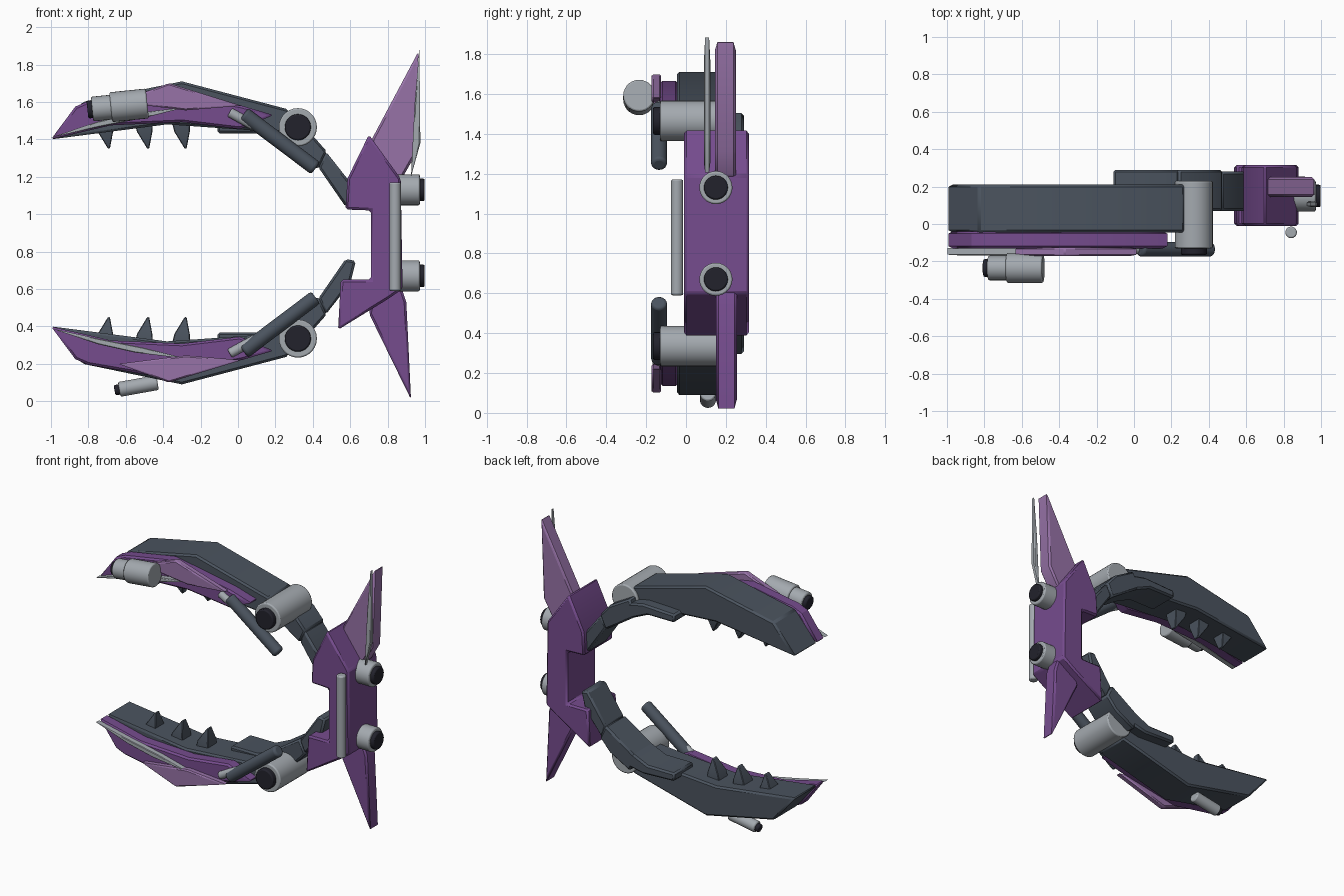
import bpy, bmesh
from mathutils import Vector

if "Cube" in bpy.data.objects:
    bpy.data.objects.remove(bpy.data.objects["Cube"])

MID = 0.9  # height of the mirror plane between the two jaws


def material(name, rgb):
    m = bpy.data.materials.new(name)
    m.use_nodes = True
    m.diffuse_color = (*rgb, 1)
    m.node_tree.nodes["Principled BSDF"].inputs["Base Color"].default_value = (*rgb, 1)
    return m


SLATE = material("slate", (0.07, 0.088, 0.114))
PURPLE = material("purple", (0.18, 0.072, 0.27))
LILAC = material("lilac", (0.31, 0.17, 0.39))
STEEL = material("steel", (0.37, 0.40, 0.43))
BLACK = material("black", (0.016, 0.016, 0.025))


def finish(name, bm, mat, bevel=0.012, segments=1):
    bmesh.ops.recalc_face_normals(bm, faces=bm.faces)
    me = bpy.data.meshes.new(name)
    bm.to_mesh(me)
    bm.free()
    me.materials.append(mat)
    ob = bpy.data.objects.new(name, me)
    bpy.context.collection.objects.link(ob)
    if bevel:
        mod = ob.modifiers.new("soft_edges", "BEVEL")
        mod.width, mod.segments = bevel, segments
        mod.limit_method, mod.angle_limit = "ANGLE", 0.6
    bpy.ops.object.select_all(action="DESELECT")
    ob.select_set(True)
    bpy.context.view_layer.objects.active = ob
    bpy.ops.object.shade_smooth_by_angle(angle=0.5)
    return ob


def flip(z, side):
    return MID + side * (z - MID)


def plate(name, outline, y0, y1, mat, side=1, bevel=0.012):
    """Extrude an x-z outline from y0 to y1, optionally flipped to the lower side."""
    bm = bmesh.new()
    face = bm.faces.new([bm.verts.new((x, y0, flip(z, side))) for x, z in outline])
    new = bmesh.ops.extrude_face_region(bm, geom=[face])["geom"]
    verts = [v for v in new if isinstance(v, bmesh.types.BMVert)]
    bmesh.ops.translate(bm, verts=verts, vec=(0, y1 - y0, 0))
    return finish(name, bm, mat, bevel)


def tube(name, a, b, r, mat, side=1, bevel=0.008, segments=2):
    """Cylinder between two points."""
    a, b = (Vector((p[0], p[1], flip(p[2], side))) for p in (a, b))
    bm = bmesh.new()
    bmesh.ops.create_cone(bm, cap_ends=True, segments=28, radius1=r, radius2=r,
                          depth=(b - a).length)
    bm.transform((b - a).to_track_quat("Z", "Y").to_matrix().to_4x4())
    bmesh.ops.translate(bm, verts=bm.verts, vec=(a + b) / 2)
    return finish(name, bm, mat, bevel, segments)


def tooth(name, x, side):
    """Wedge with a narrowed tip."""
    bm = bmesh.new()
    rings = []
    for dx0, dx1, half, z in ((-0.075, 0.025, 0.05, 1.5), (-0.06, 0.022, 0.05, 1.44),
                              (-0.005, 0.005, 0.02, 1.35)):
        rings.append([bm.verts.new((x + dx, 0.08 + dy, flip(z, side))) for dx, dy in
                      ((dx0, -half), (dx1, -half), (dx1, half), (dx0, half))])
    for lo, hi in zip(rings, rings[1:]):
        for i in range(4):
            j = (i + 1) % 4
            bm.faces.new((lo[i], lo[j], hi[j], hi[i]))
    bm.faces.new(rings[0])
    bm.faces.new(rings[-1])
    finish(name, bm, SLATE, 0.004)


# Outlines of the upper jaw, reused for the lower one
JAW = [(-1, 1.4), (-0.83, 1.6), (-0.3, 1.71), (0.27, 1.56), (0.27, 1.43), (0.05, 1.45), (-0.38, 1.48)]
ARMOUR = [(-1, 1.4), (-0.87, 1.575), (-0.8, 1.605), (-0.45, 1.665), (0.02, 1.58),
          (0.19, 1.53), (0.01, 1.455), (-0.3, 1.492), (-0.68, 1.475)]
TRIM = [(-0.64, 1.6), (-0.37, 1.7), (0.02, 1.58), (-0.28, 1.555)]
BLADE = [(-1, 1.41), (-0.75, 1.495), (-0.55, 1.54), (-0.28, 1.572), (-0.5, 1.515), (-0.75, 1.465)]
PAD = [(-0.11, 1.432), (0.1, 1.432), (0.24, 1.37), (0.28, 1.47), (0.14, 1.5), (-0.11, 1.49)]
LINK = [(0.2, 1.39), (0.43, 1.24), (0.475, 1.335), (0.4, 1.42), (0.24, 1.51)]
ELBOW = [(0.43, 1.25), (0.47, 1.335), (0.6, 1.17), (0.63, 1.05), (0.575, 1.04)]

# Jaws with armour, teeth, hinge and piston
for side, tag in ((1, "upper"), (-1, "lower")):
    plate(tag + "_jaw", JAW, -0.045, 0.21, SLATE, side)
    plate(tag + "_jaw_armour", ARMOUR, -0.13, -0.04, PURPLE, side)
    plate(tag + "_jaw_trim", TRIM, -0.172, -0.125, LILAC, side, 0.008)
    plate(tag + "_jaw_blade", BLADE, -0.168, -0.125, STEEL, side, 0.004)
    plate(tag + "_jaw_pad", PAD, 0.07, 0.29, SLATE, side)
    plate(tag + "_arm_link", LINK, 0.07, 0.29, SLATE, side)
    plate(tag + "_arm_elbow", ELBOW, 0.07, 0.28, SLATE, side)
    for i, x in enumerate((-0.69, -0.48, -0.28)):
        tooth(f"{tag}_tooth_{i + 1}", x, side)
    tube(tag + "_hinge", (0.32, -0.13, 1.465), (0.32, 0.23, 1.465), 0.102, STEEL, side)
    tube(tag + "_hinge_cap", (0.32, -0.165, 1.465), (0.32, -0.1, 1.465), 0.07, BLACK, side)
    tube(tag + "_piston_sleeve", (0.03, -0.135, 1.535), (0.415, -0.135, 1.245), 0.04, SLATE,
         side, 0.015, 3)
    tube(tag + "_piston_rod", (-0.045, -0.135, 1.545), (0.1, -0.135, 1.465), 0.026, STEEL, side)
    # Spine studs
    tube(tag + "_stud", (0.78, 0.15, 1.13), (0.972, 0.15, 1.13), 0.083, STEEL, side)
    tube(tag + "_stud_cap", (0.95, 0.15, 1.13), (0.998, 0.15, 1.13), 0.06, BLACK, side)

# Spine and its fins
SPINE = [(0.7, 1.425), (0.87, 1.19), (0.88, 0.6), (0.8, 0.545), (0.535, 0.382), (0.55, 0.65),
         (0.71, 0.65), (0.71, 1.02), (0.575, 1.025), (0.585, 1.19)]
plate("spine", SPINE, -0.01, 0.315, PURPLE)
plate("upper_fin", [(0.965, 1.87), (0.715, 1.4), (0.72, 1.2), (0.87, 1.18), (0.945, 1.31)],
      0.145, 0.25, LILAC)
plate("lower_fin", [(0.9, 0.53), (0.925, 0.01), (0.7, 0.47), (0.74, 0.62), (0.87, 0.62)],
      0.15, 0.255, PURPLE)
plate("fin_blade", [(0.97, 1.89), (0.975, 1.38), (0.925, 1.2), (0.945, 1.6)],
      0.09, 0.122, STEEL, 1, 0.006)
tube("spine_rod", (0.84, -0.045, 0.59), (0.84, -0.045, 1.17), 0.031, STEEL)

# Large cannon on the upper jaw
tube("cannon_body", (-0.68, -0.235, 1.572), (-0.485, -0.235, 1.592), 0.08, STEEL)
tube("cannon_barrel", (-0.78, -0.235, 1.562), (-0.66, -0.235, 1.574), 0.066, STEEL)
tube("cannon_muzzle", (-0.805, -0.235, 1.559), (-0.77, -0.235, 1.563), 0.048, BLACK)

# Small cannon under the lower jaw
tube("small_cannon", (-0.635, 0.11, 0.063), (-0.43, 0.11, 0.1), 0.04, STEEL)
tube("small_muzzle", (-0.66, 0.11, 0.058), (-0.62, 0.11, 0.066), 0.028, BLACK)
